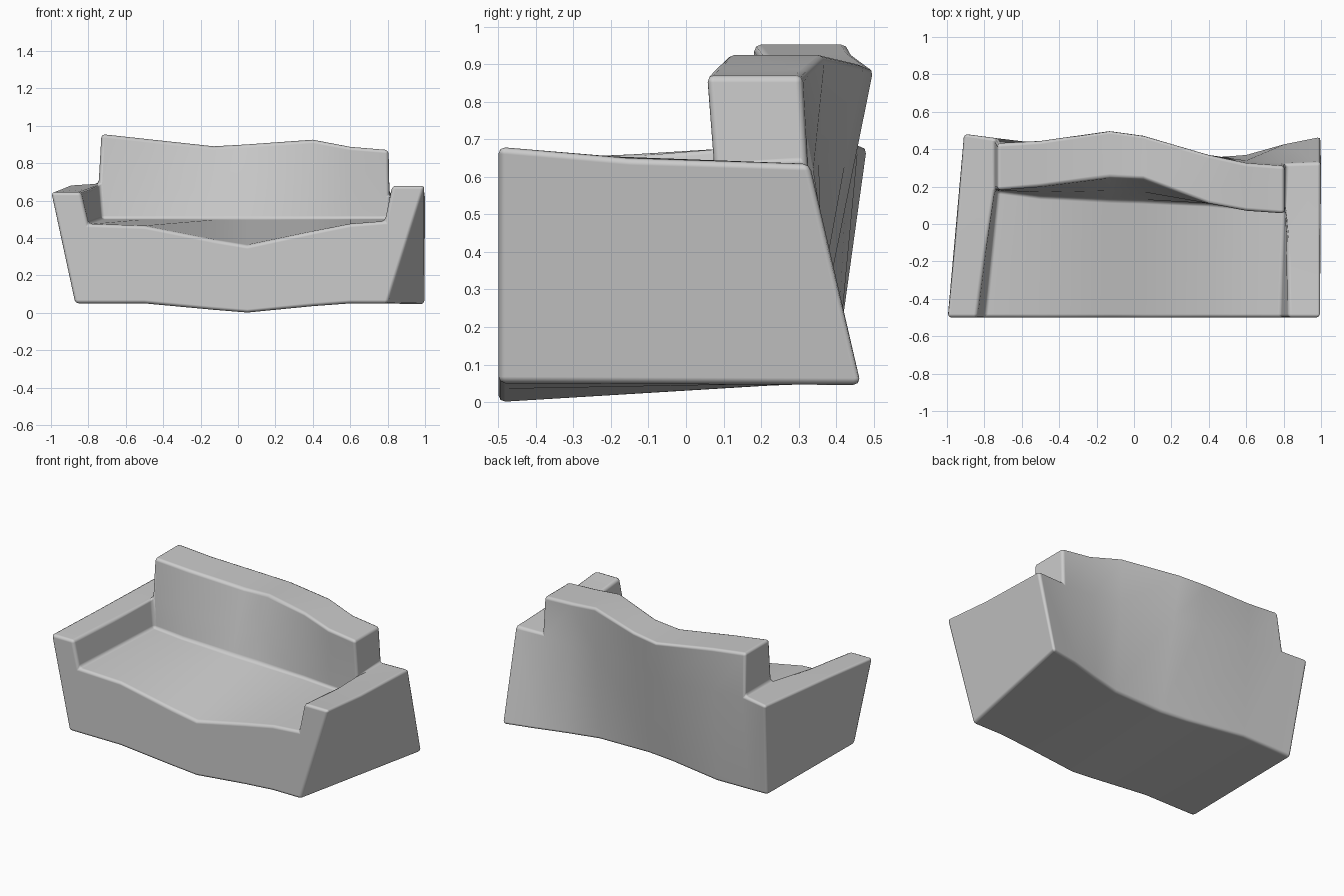
import bpy, bmesh
from mathutils import Vector as V

if "Cube" in bpy.data.objects:
    bpy.data.objects.remove(bpy.data.objects["Cube"])

# Seat and backrest stations:
# x, front bottom z, seat front z, crease y, back top front y, back top rear y, back top z, rear bottom y
stations = [
    (-0.73, 0.05, 0.475, 0.18, 0.18, 0.43, 0.955, 0.395),
    (-0.50, 0.05, 0.465, 0.15, 0.20, 0.445, 0.93, 0.40),
    (-0.13, 0.015, 0.39, 0.13, 0.25, 0.50, 0.89, 0.33),
    (0.05, 0.0, 0.36, 0.125, 0.24, 0.475, 0.90, 0.31),
    (0.40, 0.035, 0.435, 0.11, 0.11, 0.37, 0.925, 0.32),
    (0.60, 0.05, 0.475, 0.09, 0.07, 0.325, 0.887, 0.37),
    (0.805, 0.05, 0.49, 0.075, 0.055, 0.31, 0.87, 0.43),
]
bm = bmesh.new()


def vert(p):
    return bm.verts.new(p)


# Closed cross-sections: front bottom, seat front, crease, arm-height front,
# back top front, back top rear, arm-height rear, rear bottom
loops = []
for x, fz, sz, cy, ty, ry, tz, by in stations:
    crease, top = V((x, cy, 0.5)), V((x, ty, tz))
    rear, base = V((x, ry, tz)), V((x, by, 0.05))
    pts = [V((x, -0.5, fz)), V((x, -0.5, sz)), crease, crease.lerp(top, 0.4),
           top, rear, base.lerp(rear, 0.68), base]
    loops.append(pts)

# Ends of the seat follow the splayed arms
left, right = loops[0], loops[-1]
left[0].x, left[1].x = -0.72, -0.80
left[3] = V((-0.745, 0.18, 0.69))
left[6] = V((-0.745, 0.46, 0.69))
right[0].x, right[1].x = 0.66, 0.785
right[3] = V((0.81, 0.075, 0.62))
right[6] = V((0.81, 0.325, 0.635))

rows = [[vert(p) for p in pts] for pts in loops]
for a, b in zip(rows, rows[1:]):
    for i in range(8):
        j = (i + 1) % 8
        bm.faces.new((a[i], a[j], b[j], b[i]))


def arm(row, inner_front, mid_top, front_low, front_top, mid_outer, rear_top, rear_low):
    """Arm closing one end of the seat, sharing its end vertices."""
    fb, fs, cr, ab, tf, tr, ar, bb = row
    af, am, ofb, oft, om, ort, orb = [vert(p) for p in (
        inner_front, mid_top, front_low, front_top, mid_outer, rear_top, rear_low)]
    for f in ((ofb, fb, fs, af, oft), (oft, af, am, om), (om, am, ab, ar, ort),
              (fs, cr, ab, am, af), (ab, tf, tr, ar), (ort, ar, bb, orb),
              (ofb, oft, om, ort, orb), (ofb, orb, bb, fb)):
        bm.faces.new(f)


arm(rows[0], (-0.84, -0.5, 0.645), (-0.795, -0.15, 0.66), (-0.87, -0.5, 0.05),
    (-1.0, -0.5, 0.645), (-0.96, -0.1, 0.66), (-0.91, 0.485, 0.68), (-0.86, 0.39, 0.05))
arm(rows[-1], (0.825, -0.5, 0.68), (0.82, -0.2, 0.655), (0.80, -0.5, 0.05),
    (1.0, -0.5, 0.68), (1.0, -0.15, 0.65), (1.0, 0.33, 0.635), (1.0, 0.47, 0.045))

bmesh.ops.recalc_face_normals(bm, faces=bm.faces)
me = bpy.data.meshes.new("sofa")
bm.to_mesh(me)
bm.free()
sofa = bpy.data.objects.new("sofa", me)
bpy.context.collection.objects.link(sofa)

# Soft rounded edges
bev = sofa.modifiers.new("soft_edges", 'BEVEL')
bev.width = 0.025
bev.segments = 2
bev.limit_method = 'ANGLE'
bev.angle_limit = 0.75
bev.harden_normals = True
for p in me.polygons:
    p.use_smooth = True
